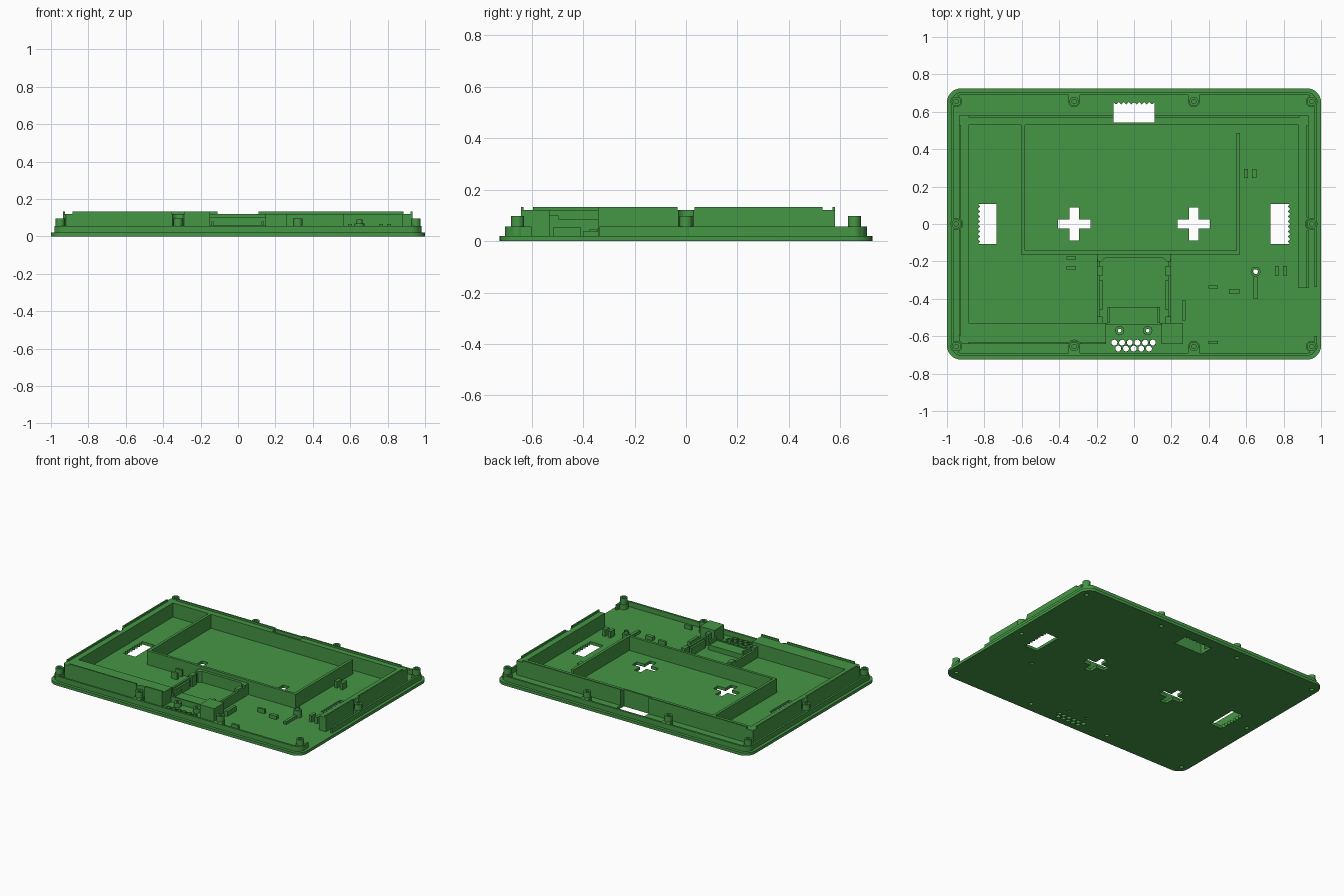
import bpy, bmesh, math

if "Cube" in bpy.data.objects:
    bpy.data.objects.remove(bpy.data.objects["Cube"])

green = bpy.data.materials.new("case green")
green.diffuse_color = (0.06, 0.305, 0.06, 1)
green.use_nodes = True
green.node_tree.nodes["Principled BSDF"].inputs["Base Color"].default_value = green.diffuse_color

FLOOR, LIP, WALL, TOP = 0.02, 0.056, 0.12, 0.133


def finish(name, bm):
    bmesh.ops.recalc_face_normals(bm, faces=bm.faces)
    me = bpy.data.meshes.new(name)
    bm.to_mesh(me)
    bm.free()
    me.materials.append(green)
    ob = bpy.data.objects.new(name, me)
    bpy.context.collection.objects.link(ob)
    return ob


def add_prism(bm, pts, z0, z1):
    lo = [bm.verts.new((x, y, z0)) for x, y in pts]
    hi = [bm.verts.new((x, y, z1)) for x, y in pts]
    bm.faces.new(lo)
    bm.faces.new(hi)
    n = len(pts)
    for i in range(n):
        j = (i + 1) % n
        bm.faces.new((lo[i], lo[j], hi[j], hi[i]))


def rect(x0, x1, y0, y1):
    return [(x0, y0), (x1, y0), (x1, y1), (x0, y1)]


def circle(x, y, r, n=20):
    return [(x + r * math.cos(2 * math.pi * i / n), y + r * math.sin(2 * math.pi * i / n)) for i in range(n)]


def rounded(hx, hy, r, n=8):
    pts = []
    for k, (sx, sy) in enumerate([(1, 1), (-1, 1), (-1, -1), (1, -1)]):
        for i in range(n + 1):
            a = math.pi / 2 * (k + i / n)
            pts.append((sx * (hx - r) + r * math.cos(a), sy * (hy - r) + r * math.sin(a)))
    return pts


def prisms(name, shapes):
    bm = bmesh.new()
    for pts, z0, z1 in shapes:
        add_prism(bm, pts, z0, z1)
    return finish(name, bm)


def cut(ob, shapes):
    # shapes in one call must not overlap each other
    cutter = prisms("cutter", shapes)
    cutter.hide_render = True
    mod = ob.modifiers.new("cut", 'BOOLEAN')
    mod.operation = 'DIFFERENCE'
    mod.solver = 'EXACT'
    mod.object = cutter
    bpy.context.view_layer.objects.active = ob
    bpy.ops.object.modifier_apply(modifier=mod.name)
    bpy.data.objects.remove(cutter)


def lathe(name, x, y, profile, n=20):
    # closed (radius, z) profile spun about a vertical axis
    bm = bmesh.new()
    rings = [[bm.verts.new((px, py, z)) for px, py in circle(x, y, r, n)] for r, z in profile]
    for k, a in enumerate(rings):
        b = rings[(k + 1) % len(rings)]
        for i in range(n):
            j = (i + 1) % n
            bm.faces.new((a[i], a[j], b[j], b[i]))
    return finish(name, bm)


def comb(axis, edge, back, half, teeth=8):
    # vent outline with a toothed outer edge
    pts = [(-half, back), (half, back)]
    step = 2 * half / teeth
    d = 0.013 if edge > back else -0.013
    for i in range(teeth):
        t = half - i * step
        pts += [(t, edge), (t - step / 2, edge - d)]
    pts.append((-half, edge))
    return pts if axis == 'x' else [(b, a) for a, b in pts]


bosses = [(sx * x, sy * 0.655) for x in (0.95, 0.32) for sx in (-1, 1) for sy in (-1, 1)]
bosses += [(-0.95, 0), (0.95, 0)]
grille = [(-0.105 + 0.041 * i, -0.634) for i in range(6)] + [(-0.084 + 0.041 * i, -0.666) for i in range(5)]
vents = [comb('y', -0.835, -0.735, 0.108), comb('y', 0.835, 0.73, 0.108), comb('x', 0.652, 0.543, 0.11)]

# floor plate with vents, crosses, grille and screw holes
plate = prisms("floor_plate", [(rounded(1, 0.725, 0.075), 0, FLOOR)])
holes = [(v, -1, 1) for v in vents]
for cx in (-0.32, 0.32):
    a, w = 0.087, 0.025
    holes.append(([(cx + x, y) for x, y in [(-a, -w), (-w, -w), (-w, -a), (w, -a), (w, -w), (a, -w),
                                             (a, w), (w, w), (w, a), (-w, a), (-w, w), (-a, w)]], -1, 1))
holes += [(circle(x, y, 0.016, 12), -1, 1) for x, y in grille]
holes += [(circle(x, y, 0.014), -1, 1) for x, y in bosses]
holes += [(circle(x, -0.57, 0.01, 12), -1, 1) for x in (-0.077, 0.073)]
holes += [(circle(0.65, -0.255, 0.013, 12), -1, 1)]
cut(plate, holes)

# thin perimeter lip, open at the front of the right side
lip = prisms("perimeter_lip", [(rounded(0.978, 0.704, 0.055), FLOOR, LIP)])
cut(lip, [(rounded(0.964, 0.69, 0.041), -1, 1)])
cut(lip, [(rect(0.9, 1.1, -0.6, -0.337), -1, 1)])

# screw bosses on round pads, with blind holes underneath
for x, y in bosses:
    lathe("screw_boss", x, y, [(0.014, FLOOR), (0.031, FLOOR), (0.031, LIP), (0.025, LIP),
                               (0.025, 0.097), (0.012, 0.097), (0.012, 0.075), (0.0005, 0.075),
                               (0.0005, 0.055), (0.014, 0.055)])
# webs tying the middle bosses to the lip
prisms("boss_webs", [(rect(sx * 0.32 - 0.03, sx * 0.32 + 0.03, min(sy * 0.665, sy * 0.692),
                           max(sy * 0.665, sy * 0.692)), FLOOR, LIP - 0.001)
                     for sx in (-1, 1) for sy in (-1, 1)])

# thick outer walls, notched around bosses and the rear vent
Z0 = FLOOR
walls = prisms("outer_walls", [([(-0.15, -0.642), (-0.15, -0.53), (-0.885, -0.53), (-0.885, 0.53), (0.88, 0.53),
                                 (0.88, -0.342), (0.932, -0.342), (0.932, 0.58), (-0.935, 0.58),
                                 (-0.935, -0.642)], Z0, WALL)])
cut(walls, [(circle(x, y, 0.034), -1, 1) for x, y in bosses])
cut(walls, [(rect(-0.11, 0.11, 0.543, 0.65), -1, 1)])

# raised outer edge on the walls, left open at the corners, bosses and rear vent
prisms("wall_edges", [(rect(x0, x1, y0, y1), WALL, TOP) for x0, x1, y0, y1 in [
    (-0.885, -0.11, 0.57, 0.58), (0.11, 0.885, 0.57, 0.58),
    (-0.935, -0.925, -0.595, -0.034), (-0.935, -0.925, 0.034, 0.53),
    (0.922, 0.932, -0.342, -0.034), (0.922, 0.932, 0.034, 0.53),
    (-0.885, -0.354, -0.642, -0.632), (-0.286, -0.15, -0.642, -0.632)]])

# front corner block beside the speaker opening
prisms("front_block", [(rect(0.148, 0.262, -0.642, -0.53), Z0, WALL)])

# inner compartment
prisms("compartment_wall", [([(-0.603, 0.53), (-0.603, -0.162), (0.567, -0.162), (0.567, 0.487), (0.547, 0.487),
                              (0.547, -0.143), (-0.584, -0.143), (-0.584, 0.53)], Z0, WALL)])

# guide rails of the centre bay, with taller clips
rails = [([(-0.195, -0.162), (-0.195, -0.2), (-0.175, -0.2), (-0.155, -0.182), (0.155, -0.182),
           (0.175, -0.2), (0.195, -0.2), (0.195, -0.162)], Z0, 0.1)]
for s in (-1, 1):
    xs = sorted((s * 0.168, s * 0.197))
    thin = sorted((s * 0.182, s * 0.197))
    rails += [(rect(*xs, -0.277, -0.225), Z0, 0.1), (rect(*thin, -0.53, -0.19), Z0, 0.085),
              (rect(*xs, -0.46, -0.3), Z0, 0.075), (rect(*xs, -0.53, -0.495), Z0, 0.1)]
prisms("bay_rails", rails)

# connector cradle
prisms("connector_cradle", [(rect(-0.143, 0.138, -0.53, -0.445), Z0, 0.055),
                            (rect(-0.143, -0.13, -0.53, -0.445), Z0, 0.08),
                            (rect(0.125, 0.138, -0.53, -0.445), Z0, 0.08),
                            (rect(-0.15, 0.148, -0.54, -0.53), Z0, 0.06)])

# speaker grille collars and small pegs
for x, y in grille:
    lathe("grille_collar", x, y, [(0.016, Z0), (0.019, Z0), (0.019, 0.03), (0.016, 0.03)], 12)
for x in (-0.077, 0.073):
    lathe("small_peg", x, -0.57, [(0.01, Z0), (0.025, Z0), (0.025, 0.05), (0.01, 0.05)], 16)

# button post with its spring arm
lathe("button_post", 0.65, -0.255, [(0.013, Z0), (0.026, Z0), (0.026, 0.07), (0.016, 0.07),
                                    (0.016, 0.09), (0.013, 0.09)])
prisms("button_arm", [(rect(0.64, 0.66, -0.4, -0.28), Z0, 0.04)])

# small board supports
prisms("board_supports", [(rect(*b[:4]), Z0, b[4]) for b in [
    (0.588, 0.61, 0.245, 0.295, 0.066), (0.632, 0.654, 0.245, 0.295, 0.066),
    (0.753, 0.774, -0.275, -0.225, 0.066), (0.797, 0.818, -0.275, -0.225, 0.066),
    (0.397, 0.45, -0.345, -0.328, 0.05), (0.508, 0.565, -0.375, -0.348, 0.045),
    (0.397, 0.45, -0.642, -0.625, 0.05), (0.256, 0.276, -0.515, -0.41, 0.055),
    (-0.36, -0.31, -0.19, -0.175, 0.066), (-0.36, -0.31, -0.242, -0.225, 0.066)]])

# smooth round surfaces, sharp edges kept
for ob in bpy.data.objects:
    ob.select_set(True)
bpy.context.view_layer.objects.active = plate
bpy.ops.object.shade_smooth_by_angle(angle=math.radians(30))
